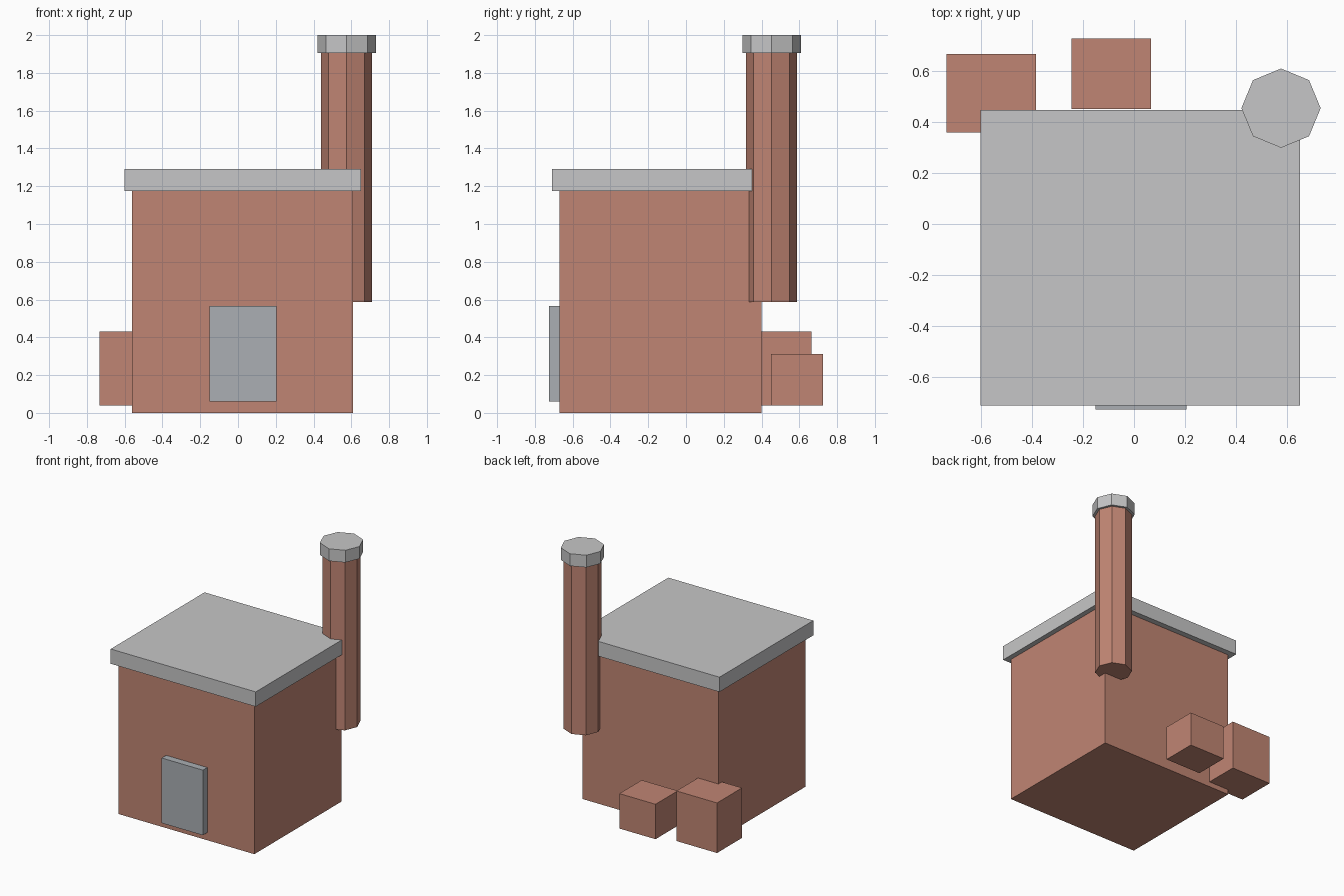
import bpy
import bmesh
from mathutils import Matrix, Vector

default = bpy.data.objects.get("Cube")
if default:
    bpy.data.objects.remove(default, do_unlink=True)


def make_material(name, rgb):
    mat = bpy.data.materials.new(name)
    mat.use_nodes = True
    color = (*rgb, 1.0)
    mat.diffuse_color = color
    mat.node_tree.nodes["Principled BSDF"].inputs["Base Color"].default_value = color
    return mat


def finish(name, bm, mat):
    mesh = bpy.data.meshes.new(name)
    bm.to_mesh(mesh)
    bm.free()
    mesh.materials.append(mat)
    obj = bpy.data.objects.new(name, mesh)
    bpy.context.collection.objects.link(obj)
    return obj


def box(name, low, high, mat):
    """Box between two opposite corners."""
    low, high = Vector(low), Vector(high)
    bm = bmesh.new()
    bmesh.ops.create_cube(bm, size=1, matrix=Matrix.Translation((low + high) / 2)
                          @ Matrix.Diagonal((*(high - low), 1)))
    return finish(name, bm, mat)


def octagon(name, center, radius, bottom, top, mat):
    """Upright eight-sided prism with corners on the axes."""
    bm = bmesh.new()
    bmesh.ops.create_cone(bm, cap_ends=True, segments=8, radius1=radius, radius2=radius,
                          depth=top - bottom,
                          matrix=Matrix.Translation((*center, (top + bottom) / 2)))
    return finish(name, bm, mat)


brick = make_material("brick", (0.53, 0.235, 0.172))
light_grey = make_material("light grey", (0.565, 0.565, 0.57))
steel = make_material("steel grey", (0.405, 0.427, 0.454))

# Main building
box("walls", (-0.56, -0.67, 0), (0.61, 0.4, 1.18), brick)
box("roof_slab", (-0.6, -0.71, 1.175), (0.65, 0.445, 1.29), light_grey)
box("door", (-0.15, -0.725, 0.06), (0.205, -0.66, 0.567), steel)

# Chimney on the back left corner
stack = (0.575, 0.453)
octagon("chimney", stack, 0.135, 0.588, 1.91, brick)
octagon("chimney_cap", stack, 0.155, 1.905, 2.0, light_grey)

# Crates behind the building
box("large_crate", (-0.733, 0.357, 0.04), (-0.383, 0.665, 0.43), brick)
box("small_crate", (-0.245, 0.45, 0.04), (0.067, 0.725, 0.312), brick)
